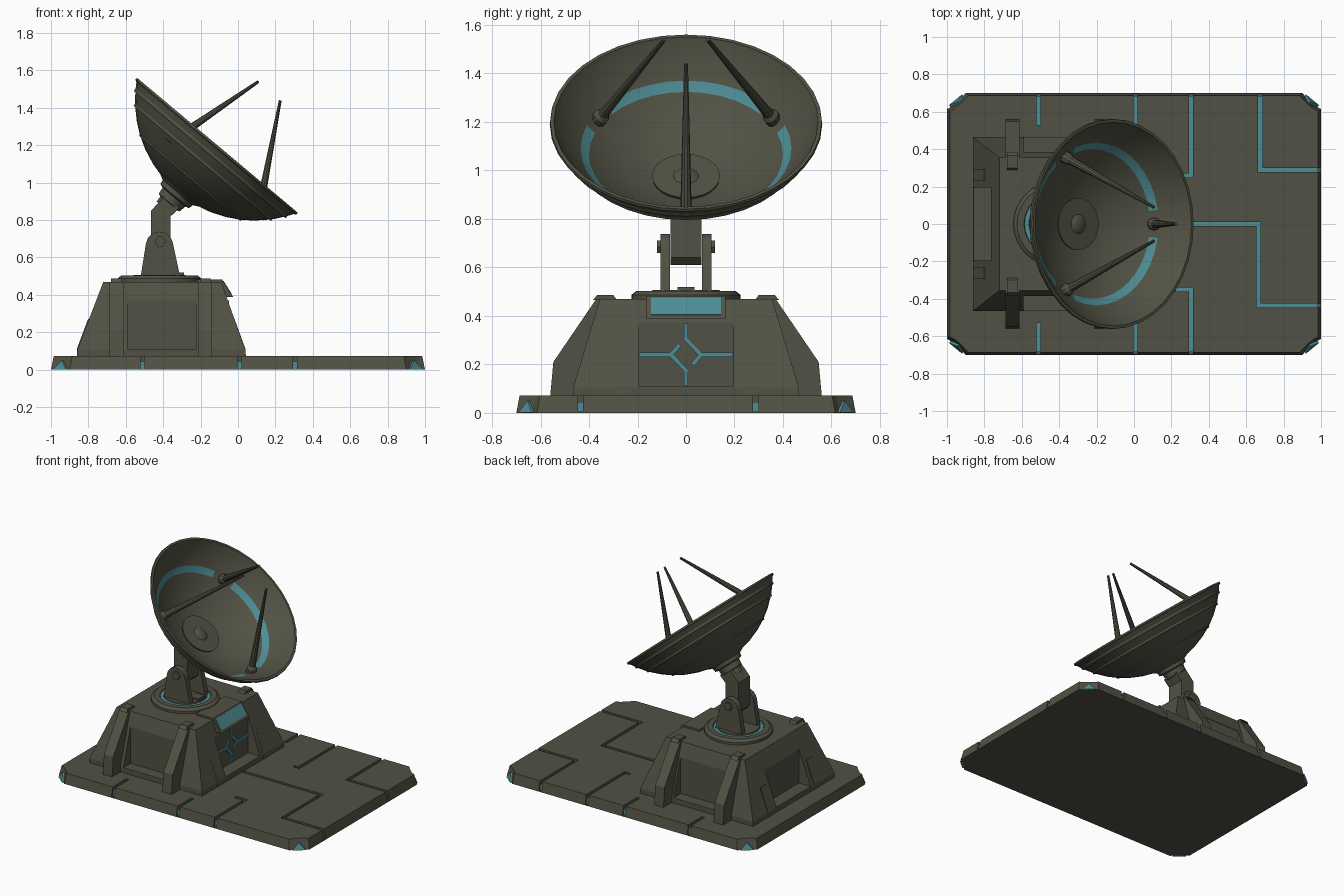
import bpy, bmesh, math
from mathutils import Matrix, Vector

if "Cube" in bpy.data.objects:
    bpy.data.objects.remove(bpy.data.objects["Cube"])

def material(name, col):
    m = bpy.data.materials.new(name)
    m.diffuse_color = (*col, 1)
    m.use_nodes = True
    m.node_tree.nodes["Principled BSDF"].inputs["Base Color"].default_value = m.diffuse_color
    return m

OLIVE = material("olive_metal", (0.085, 0.083, 0.058))
TEAL = material("teal_light", (0.075, 0.265, 0.30))

def finish(name, bm, mat):
    bmesh.ops.remove_doubles(bm, verts=bm.verts, dist=1e-5)
    bmesh.ops.recalc_face_normals(bm, faces=bm.faces)
    me = bpy.data.meshes.new(name)
    bm.to_mesh(me)
    bm.free()
    me.materials.append(mat)
    ob = bpy.data.objects.new(name, me)
    bpy.context.collection.objects.link(ob)
    return ob

def loft(name, low, high, mat):
    """Solid between two matching loops of 3D points."""
    bm = bmesh.new()
    a = [bm.verts.new(p) for p in low]
    b = [bm.verts.new(p) for p in high]
    bm.faces.new(a)
    bm.faces.new(b)
    n = len(a)
    for i in range(n):
        bm.faces.new((a[i], a[(i + 1) % n], b[(i + 1) % n], b[i]))
    return finish(name, bm, mat)

def prism(name, pts, axis, lo, hi, mat):
    """2D outline extruded along an axis."""
    put = {'x': lambda p, t: (t, p[0], p[1]),
           'y': lambda p, t: (p[0], t, p[1]),
           'z': lambda p, t: (p[0], p[1], t)}[axis]
    return loft(name, [put(p, lo) for p in pts], [put(p, hi) for p in pts], mat)

def box(name, x0, x1, y0, y1, z0, z1, mat):
    return prism(name, [(x0, y0), (x1, y0), (x1, y1), (x0, y1)], 'z', z0, z1, mat)

def lathe(name, prof, seg, mtx, mat, smooth=True):
    bm = bmesh.new()
    rings = [[bm.verts.new((r * math.cos(2 * math.pi * i / seg), r * math.sin(2 * math.pi * i / seg), z))
              for i in range(seg)] for r, z in prof]
    for (a, b), (p, q) in zip(zip(rings, rings[1:]), zip(prof, prof[1:])):
        for i in range(seg):
            j = (i + 1) % seg
            if p[0] == 0:
                bm.faces.new((a[0], b[i], b[j]))
            elif q[0] == 0:
                bm.faces.new((a[i], a[j], b[0]))
            else:
                bm.faces.new((a[i], a[j], b[j], b[i]))
    bmesh.ops.delete(bm, geom=[v for v in bm.verts if not v.link_faces], context='VERTS')
    ob = finish(name, bm, mat)
    ob.matrix_world = mtx
    if smooth:
        bpy.ops.object.select_all(action='DESELECT')
        ob.select_set(True)
        bpy.context.view_layer.objects.active = ob
        bpy.ops.object.shade_smooth_by_angle(angle=math.radians(25))
    return ob

def cut(ob, cutter):
    m = ob.modifiers.new("cut", 'BOOLEAN')
    m.operation = 'DIFFERENCE'
    m.solver = 'EXACT'
    m.object = cutter
    bpy.context.view_layer.objects.active = ob
    bpy.ops.object.modifier_apply(modifier=m.name)
    bpy.data.objects.remove(cutter)

# base plate with notched corners
corner = [(1, .615), (.968, .632), (.925, .672), (.9, .7)]
outline = corner + [(-x, y) for x, y in corner[::-1]]
outline += [(-x, -y) for x, y in outline]
plate = loft("base_plate", [(x, y, 0) for x, y in outline],
             [(x * .985, y * .98, .072) for x, y in outline], OLIVE)

# lit grooves cut into the plate
paths = [[(.0, 0), (.665, 0), (.665, -.435), (1.05, -.435)],
         [(.675, .75), (.675, .288), (1.05, .288)],
         [(.305, .75), (.305, .26), (.275, .26)],
         [(.305, -.75), (.305, -.35), (.235, -.35)]]
paths += [[(x, s * .75), (x, s * .54)] for x in (-.51, .008) for s in (1, -1)]
w = .011
for path in paths:
    for (ax, ay), (bx, by) in zip(path, path[1:]):
        x0, x1, y0, y1 = min(ax, bx) - w, max(ax, bx) + w, min(ay, by) - w, max(ay, by) + w
        cut(plate, box("groove_cutter", x0, x1, y0, y1, .005, .2, OLIVE))
        box("groove_light", x0, min(x1, .984), max(y0, -.684), min(y1, .684), .004, .045, TEAL)

# lit wedges at the plate corners
for sx in (1, -1):
    for sy in (1, -1):
        loft("corner_light", [(sx * .99, sy * .635, .001), (sx * .92, sy * .693, .001), (sx * .943, sy * .654, .05)],
             [(sx * .95, sy * .60, .001), (sx * .88, sy * .65, .001), (sx * .91, sy * .62, .05)], TEAL)

# pedestal: skirt, tapered body, recesses on four sides
def rect(x0, x1, y, z):
    return [(x0, -y, z), (x1, -y, z), (x1, y, z), (x0, y, z)]

loft("pedestal_skirt", rect(-.86, .04, .465, .07), rect(-.86, .04, .465, .105), OLIVE)
body = loft("pedestal_body", rect(-.86, .04, .465, .105), rect(-.72, -.09, .355, .47), OLIVE)
for s in (1, -1):
    cut(body, box("side_cutter", -.59, -.225, *sorted((s * .382, s * .7)), .108, .37, OLIVE))
cut(body, box("back_cutter", -1, -.765, -.195, .195, .108, .37, OLIVE))
cut(body, box("front_cutter", -.055, .3, -.195, .195, .108, .37, OLIVE))

# side buttresses with caps, and upright blocks on the end faces
fin = [(.30, .07), (.56, .07), (.547, .21), (.37, .47), (.30, .47)]
for s in (1, -1):
    for x in (-.65, -.175):
        prism("buttress", [(s * y, z) for y, z in fin], 'x', x - .037, x + .037, OLIVE)
        prism("buttress_cap", [(s * .285, .465), (s * .385, .465), (s * .365, .487), (s * .30, .487)],
              'x', x - .028, x + .028, OLIVE)
    y0, y1 = sorted((s * .23, s * .295))
    prism("end_block", [(-.80, .07), (.0, .07), (.042, .07), (.04, .11), (-.018, .27), (-.802, .27),
                        (-.862, .11), (-.862, .07)], 'y', y0, y1, OLIVE)

# circuit-like light strips on the front recess wall
def strip(a, b, half=.009):
    a, b = Vector(a), Vector(b)
    d = (b - a).normalized() * half
    n = Vector((-d.y, d.x))
    prism("panel_light", [a - d + n, a - d - n, b + d - n, b + d + n], 'x', -.056, -.048, TEAL)

for s in (1, -1):
    pts = [(0, .24 + s * .12), (0, .24 + s * .065), (s * .062, .24), (s * .185, .24)]
    for a, b in zip(pts, pts[1:]):
        strip(a, b)
    strip((s * .062, .24), (s * .032, .24 - s * .035))

# hooded screen
prism("screen_hood", [(-.22, .46), (-.22, .483), (-.085, .483), (-.025, .388), (-.10, .388)], 'y', -.162, .162, OLIVE)
prism("screen", [(-.081, .472), (-.077, .475), (-.033, .405), (-.037, .402)], 'y', -.145, .145, TEAL)

# turntable with lit ring
C = Matrix.Translation((-.42, 0, 0))
lathe("turntable", [(0, .46), (.225, .46), (.225, .487), (.205, .503), (.168, .503), (.165, .493),
                    (.142, .493), (.139, .506), (0, .506)], 32, C, OLIVE)
lathe("turntable_light", [(.142, .492), (.142, .498), (.165, .498), (.165, .492), (.142, .492)], 32, C, TEAL, False)
box("turntable_lid", -.36, -.29, -.035, .035, .5, .52, OLIVE)

# yoke cheeks and pivot bolts
top = [(-.42 + .073 * math.cos(math.radians(a)), .665 + .073 * math.sin(math.radians(a))) for a in range(10, 171, 20)]
for s in (1, -1):
    prism("yoke_cheek", [(-.52, .5), (-.31, .5)] + top, 'y', *sorted((s * .066, s * .106)), OLIVE)
    lathe("pivot_bolt", [(0, 0), (.03, 0), (.03, .016), (0, .016)], 6,
          Matrix.Translation((-.415, s * .104, .685)) @ Matrix.Rotation(-s * math.pi / 2, 4, 'X'), OLIVE, False)

# neck
prism("neck", [(-.44, .61), (-.39, .61), (-.36, .64), (-.36, .82), (-.315, .865), (-.39, .93), (-.465, .85), (-.465, .64)],
      'y', -.064, .064, OLIVE)

# dish bowl with stepped panel seams outside and a lit band inside
DISH = Matrix.Translation((-.11, 0, 1.2)) @ Matrix.Rotation(math.radians(40), 4, 'Y')
def sphere(R, r):
    return .31 - math.sqrt(R * R - r * r)

prof = [(0, sphere(.64, 0))]
for r in (.12, .2, .28, .345, .41, .47, .52, .548):
    prof.append((r, sphere(.64, r)))
    if r in (.345, .47, .52):
        prof += [(r + .009, sphere(.64, r) - .002), (r + .01, sphere(.64, r + .01))]
prof += [(.562, -.012), (.56, 0), (.545, 0)]
prof += [(r, sphere(.628, r)) for r in (.535, .49, .435, .40, .33, .25, .16, .08, 0)]
dish = lathe("dish_bowl", prof, 36, DISH, OLIVE)
dish.data.materials.append(TEAL)
for f in dish.data.polygons:
    c = f.center
    r = math.hypot(c.x, c.y)
    off = math.degrees(math.atan2(c.y, c.x)) % 120
    if .40 < r < .435 and f.normal.z > 0 and 7 < off < 113:
        f.material_index = 1

# dish hub, collar and centre dome
lathe("dish_collar", [(0, -.29), (.14, -.29), (.135, -.315), (.105, -.33), (.1, -.355), (.078, -.362), (.074, -.40),
                      (.058, -.405), (.055, -.44), (0, -.44)], 24, DISH, OLIVE)
lathe("centre_dome", [(.068, -.32), (.066, -.305), (.05, -.288), (.026, -.278), (0, -.275)], 20, DISH, OLIVE)

# three tapered feed struts
for k in range(3):
    a = math.radians(120 * k)
    ca, sa = math.cos(a), math.sin(a)
    p, q = Vector((.418 * ca, .418 * sa, -.165)), Vector((.103 * ca, .103 * sa, .40))
    L = (q - p).length
    m = DISH @ Matrix.Translation(p) @ (q - p).to_track_quat('Z', 'Y').to_matrix().to_4x4()
    lathe("feed_strut", [(0, 0), (.034, 0), (.034, .035), (.023, .05), (.008, L), (0, L)], 10, m, OLIVE)
